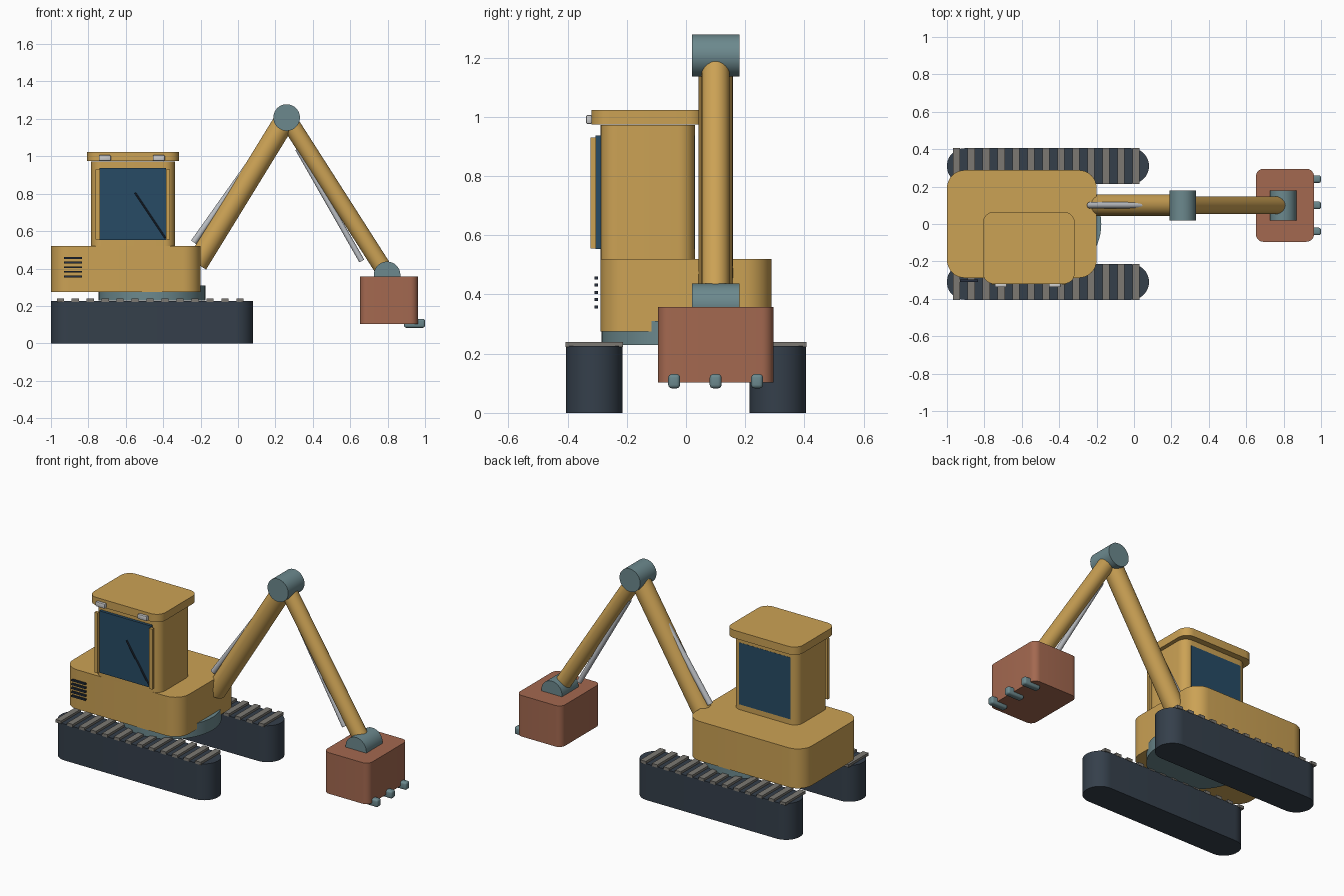
import bpy, bmesh, math
from mathutils import Vector

if "Cube" in bpy.data.objects:
    bpy.data.objects.remove(bpy.data.objects["Cube"])


def material(name, r, g, b):
    m = bpy.data.materials.new(name)
    m.diffuse_color = (r, g, b, 1)
    m.use_nodes = True
    m.node_tree.nodes["Principled BSDF"].inputs["Base Color"].default_value = m.diffuse_color
    return m


GOLD = material("gold_paint", 0.60, 0.36, 0.09)
TEAL = material("teal_steel", 0.15, 0.25, 0.27)
GLASS = material("navy_glass", 0.02, 0.07, 0.13)
RUBBER = material("dark_rubber", 0.035, 0.05, 0.07)
RUST = material("bucket_red", 0.37, 0.14, 0.08)
PAD = material("pad_grey", 0.20, 0.19, 0.17)
SILVER = material("silver", 0.50, 0.52, 0.55)
LAMP = material("lamp", 0.72, 0.72, 0.70)
DARK = material("trim_dark", 0.02, 0.03, 0.05)


def finish(name, bm, mat):
    me = bpy.data.meshes.new(name)
    bm.to_mesh(me)
    bm.free()
    ob = bpy.data.objects.new(name, me)
    bpy.context.collection.objects.link(ob)
    me.materials.append(mat)
    bpy.ops.object.select_all(action='DESELECT')
    ob.select_set(True)
    bpy.context.view_layer.objects.active = ob
    bpy.ops.object.shade_smooth_by_angle(angle=math.radians(35))
    return ob


def box(name, x, y, z, mat, r=0.0, all_edges=False, seg=8):
    """Box from (min, max) ranges, rounding its upright edges or all edges."""
    bm = bmesh.new()
    bmesh.ops.create_cube(bm, size=1)
    for v in bm.verts:
        v.co = [a[0] + (c + 0.5) * (a[1] - a[0]) for a, c in zip((x, y, z), v.co)]
    if r:
        edges = [e for e in bm.edges
                 if all_edges or abs(e.verts[0].co.z - e.verts[1].co.z) > 1e-5]
        bmesh.ops.bevel(bm, geom=edges, offset=r, segments=seg, profile=0.5, affect='EDGES')
    return finish(name, bm, mat)


def rod(name, a, b, r, mat, sides=32):
    """Cylinder between two points."""
    a, b = Vector(a), Vector(b)
    bm = bmesh.new()
    bmesh.ops.create_cone(bm, cap_ends=True, segments=sides, radius1=r, radius2=r,
                          depth=(b - a).length)
    ob = finish(name, bm, mat)
    ob.location = (a + b) / 2
    ob.rotation_mode = 'QUATERNION'
    ob.rotation_quaternion = (b - a).to_track_quat('Z', 'Y')
    return ob


# Tracks with cross pads
for side, s in (("near", -1), ("far", 1)):
    y = s * 0.31
    box(f"track_{side}", (-1, 0.08), (y - 0.095, y + 0.095), (0, 0.226), RUBBER, 0.094, seg=12)
    for i in range(13):
        x = -0.95 + i * 0.08
        box(f"track_pad_{side}_{i + 1}", (x - 0.019, x + 0.019), (y - 0.097, y + 0.097),
            (0.222, 0.24), PAD)

# Turntable and body
rod("turntable", (-0.46, 0, 0.23), (-0.46, 0, 0.31), 0.285, TEAL, 64)
box("body", (-1, -0.2), (-0.288, 0.288), (0.275, 0.52), GOLD, 0.095)
for i in range(5):
    z = 0.456 - i * 0.0245
    box(f"vent_{i + 1}", (-0.93, -0.835), (-0.309, -0.297), (z - 0.005, z + 0.005), DARK)

# Cab and roof
box("cab", (-0.785, -0.338), (-0.288, 0.03), (0.515, 0.972), GOLD, 0.055)
box("cab_roof", (-0.808, -0.316), (-0.32, 0.065), (0.974, 1.023), GOLD, 0.06)
box("front_window", (-0.74, -0.385), (-0.305, -0.285), (0.553, 0.937), GLASS)
box("back_window", (-0.74, -0.385), (0.015, 0.031), (0.553, 0.937), GLASS)
for n, x in (("left", -0.75), ("right", -0.374)):
    box(f"window_post_{n}", (x - 0.011, x + 0.011), (-0.323, -0.304), (0.555, 0.93), GOLD)
for n, x in (("left", -0.712), ("right", -0.423)):
    box(f"work_lamp_{n}", (x - 0.032, x + 0.032), (-0.338, -0.318), (0.976, 1.006), LAMP,
        0.005, True, 2)
rod("wiper", (-0.55, -0.31, 0.805), (-0.388, -0.31, 0.562), 0.005, DARK, 10)

# Boom, arm, joints and hydraulic rams
Y = 0.1
rod("boom", (-0.22, Y, 0.425), (0.26, Y, 1.207), 0.058, GOLD)
rod("arm", (0.26, Y, 1.207), (0.797, Y, 0.367), 0.047, GOLD)
for n, x, z in (("elbow_joint", 0.26, 1.207), ("bucket_joint", 0.797, 0.366)):
    rod(n, (x, Y - 0.08, z), (x, Y + 0.08, z), 0.071, TEAL, 48)
rod("boom_ram", (-0.237, Y, 0.54), (0.11, Y, 1.03), 0.017, SILVER, 20)
rod("arm_ram", (0.32, Y, 1.04), (0.662, Y, 0.44), 0.015, SILVER, 20)

# Bucket and teeth
box("bucket", (0.652, 0.962), (-0.095, 0.295), (0.103, 0.358), RUST, 0.04)
for i in range(3):
    y = Y + (i - 1) * 0.14
    box(f"bucket_tooth_{i + 1}", (0.888, 1.0), (y - 0.02, y + 0.02), (0.083, 0.131), TEAL,
        0.012, True, 4)
